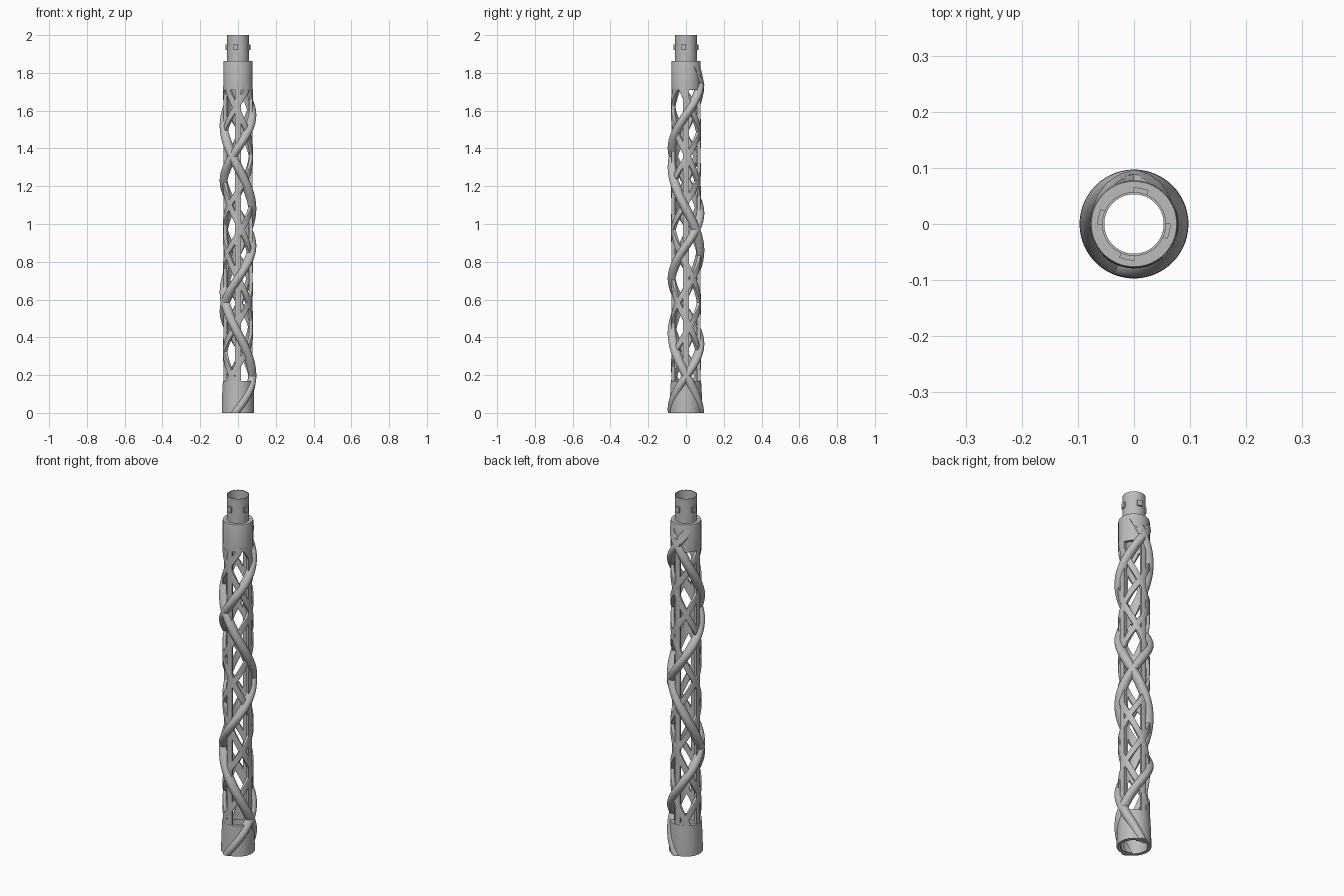
import bpy, bmesh
from math import sin, cos, pi, radians, atan2, hypot

cube = bpy.data.objects.get("Cube")
if cube:
    bpy.data.objects.remove(cube)

grey = bpy.data.materials.new("light grey")
grey.use_nodes = True
grey.diffuse_color = (0.5, 0.5, 0.5, 1)
grey.node_tree.nodes["Principled BSDF"].inputs["Base Color"].default_value = (0.5, 0.5, 0.5, 1)

INNER, OUTER = 0.06, 0.078


def polar(r, a, z):
    """Point at angle a, measured from the front towards +x."""
    return (r * sin(a), -r * cos(a), z)


def loft(name, sections, closed=False):
    """Skin a list of equal-length loops; cap the ends unless closed."""
    bm = bmesh.new()
    rings = [[bm.verts.new(p) for p in s] for s in sections]
    n = len(rings[0])
    pairs = list(zip(rings, rings[1:]))
    if closed:
        pairs.append((rings[-1], rings[0]))
    else:
        bm.faces.new(rings[0])
        bm.faces.new(rings[-1])
    for lo, hi in pairs:
        for i in range(n):
            j = (i + 1) % n
            bm.faces.new((lo[i], lo[j], hi[j], hi[i]))
    bmesh.ops.recalc_face_normals(bm, faces=bm.faces)
    mesh = bpy.data.meshes.new(name)
    bm.to_mesh(mesh)
    bm.free()
    mesh.materials.append(grey)
    obj = bpy.data.objects.new(name, mesh)
    bpy.context.collection.objects.link(obj)
    bpy.ops.object.select_all(action='DESELECT')
    obj.select_set(True)
    bpy.context.view_layer.objects.active = obj
    bpy.ops.object.shade_smooth_by_angle(angle=radians(35))
    return obj


def lathe(name, profile, sides=72):
    """Revolve a closed (radius, height) outline about the axis."""
    loft(name, [[polar(r, 2 * pi * k / sides, z) for r, z in profile]
                for k in range(sides)], closed=True)


def arc_block(name, angle, half, r0, r1, z0, z1, n=4):
    """Curved block between two radii."""
    angles = [angle + half * (2 * i / n - 1) for i in range(n + 1)]
    outline = [(r1, a) for a in angles] + [(r0, a) for a in reversed(angles)]
    loft(name, [[polar(r, a, z) for r, a in outline] for z in (z0, z1)])


def strand(name, start, turn_height, centre, size, limit, z0, z1, steps=180, n=20):
    """Twisted round section, trimmed to the bore and to an outer limit."""
    sections = []
    for k in range(steps + 1):
        z = z0 + (z1 - z0) * k / steps
        twist = start + 2 * pi * z / turn_height
        # fade into the collar near the top
        fade = min(1, max(0, (1.85 - z) / 0.12))
        top = min(limit, OUTER - 0.002 + 0.022 * fade)
        loop = []
        for i in range(n):
            t = 2 * pi * i / n
            u, v = centre + size * cos(t), size * sin(t)
            r = min(top, max(INNER, hypot(u, v)))
            loop.append(polar(r, twist + atan2(v, u), z))
        sections.append(loop)
    loft(name, sections)


# Solid sleeves at both ends
lathe("bottom_sleeve", [(0.068, 0), (0.086, 0), (0.085, 0.08), (0.08, 0.17),
                        (INNER, 0.17), (INNER, 0.14), (0.068, 0.14)])
lathe("top_collar", [(INNER, 1.71), (OUTER, 1.71), (OUTER, 1.855), (0.076, 1.862),
                     (0.053, 1.862), (0.053, 1.82), (INNER, 1.80)])
lathe("connector_spigot", [(0.053, 1.84), (0.057, 1.84), (0.057, 2), (0.053, 2)])

# Four upright bars and four locking lugs
for k, side in enumerate(("front", "left", "back", "right")):
    a = k * pi / 2
    arc_block(side + "_bar", a, 0.19, INNER, OUTER, 0.15, 1.73)
    arc_block(side + "_lug", a - 0.2, 0.22, 0.055, 0.065, 1.92, 1.95)

# Two raised strands of opposite twist, each with two thinner flush companions
for name, start, height in (("rising", radians(-10), 0.692),
                            ("counter", radians(172), -0.88)):
    strand(name + "_raised_strand", start, height, 0.07, 0.027, 0.097, 0, 1.85)
    for k in (1, 2):
        strand(f"{name}_thin_strand_{k}", start + k * 2 * pi / 3, height,
               0.07, 0.018, 0.079, 0.14, 1.73)
